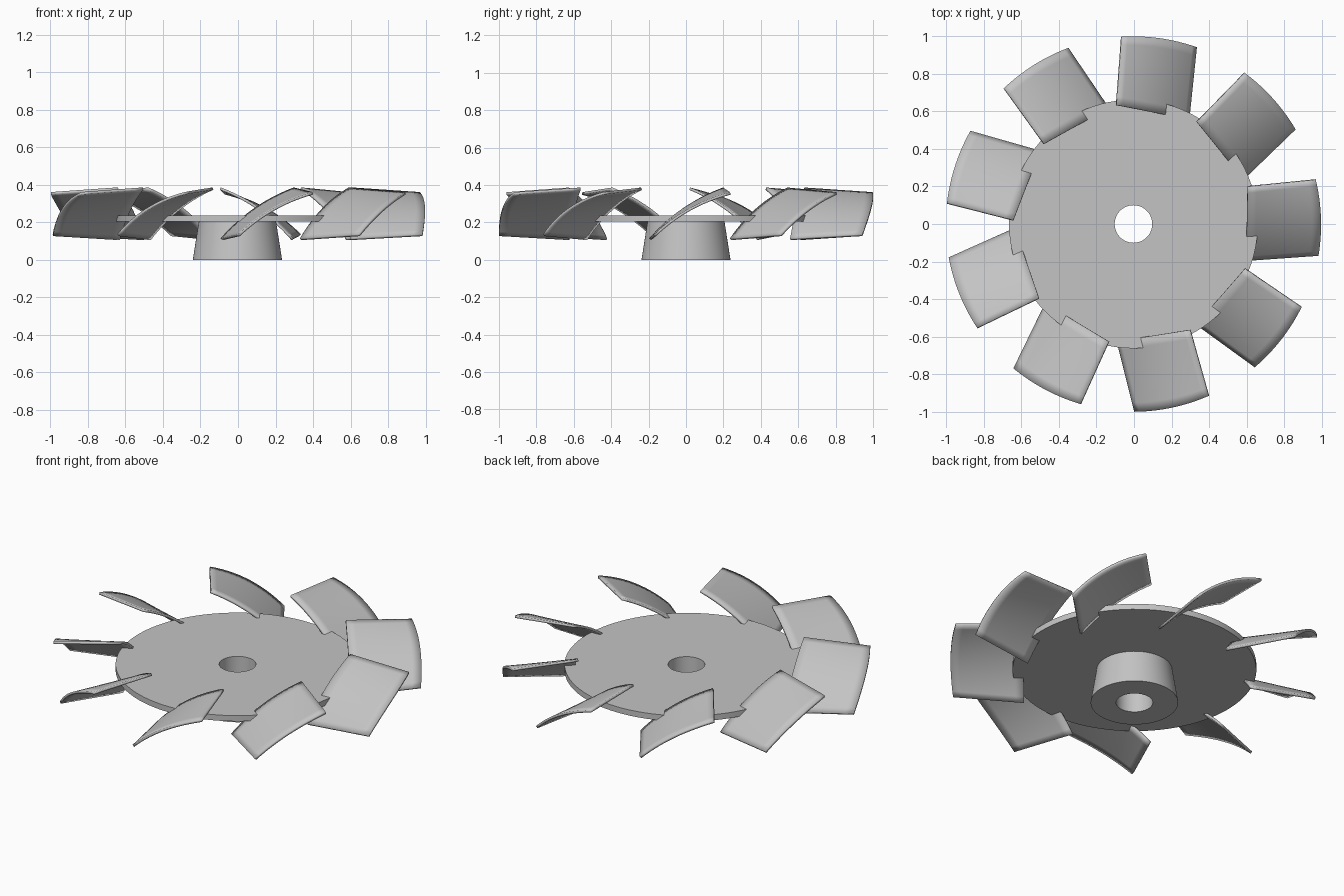
import bpy, bmesh, math
from mathutils import Vector, Matrix

cube = bpy.data.objects.get("Cube")
if cube:
    bpy.data.objects.remove(cube, do_unlink=True)

BLADES = 9
TIP_R = 1.0
SHIFT = Vector((-0.003, 0, 0))   # keeps the odd-bladed wheel centred

grey = bpy.data.materials.new("plain grey")
grey.use_nodes = True
colour = (0.55, 0.55, 0.55, 1)
grey.diffuse_color = colour
grey.node_tree.nodes["Principled BSDF"].inputs["Base Color"].default_value = colour


def make_object(name, bm):
    bmesh.ops.recalc_face_normals(bm, faces=bm.faces)
    mesh = bpy.data.meshes.new(name)
    bm.to_mesh(mesh)
    bm.free()
    mesh.materials.append(grey)
    obj = bpy.data.objects.new(name, mesh)
    bpy.context.collection.objects.link(obj)
    obj.location = SHIFT
    return obj


def smooth(obj):
    bpy.ops.object.select_all(action='DESELECT')
    obj.select_set(True)
    bpy.context.view_layer.objects.active = obj
    bpy.ops.object.shade_smooth_by_angle(angle=math.radians(30))


def lathe(name, profile, closed, steps=96):
    bm = bmesh.new()
    verts = [bm.verts.new((r, 0, z)) for r, z in profile]
    pairs = list(zip(verts, verts[1:]))
    if closed:
        pairs.append((verts[-1], verts[0]))
    edges = [bm.edges.new(p) for p in pairs]
    bmesh.ops.spin(bm, geom=verts + edges, cent=(0, 0, 0), axis=(0, 0, 1),
                   angle=math.tau, steps=steps, use_merge=False)
    bmesh.ops.remove_doubles(bm, verts=bm.verts, dist=0.0001)
    obj = make_object(name, bm)
    smooth(obj)
    return obj


# Disc with a bore, and the tapered hub below it
lathe("disc", [(0.1, 0.238), (0.663, 0.238), (0.663, 0.204), (0.1, 0.204)], True)
lathe("hub", [(0.1, 0.204), (0.1, 0), (0.238, 0), (0.206, 0.204)], False)


# Blade: a cambered, slightly twisted sheet trimmed to the tip radius
def blade_point(s, t):
    low = Vector((0, -0.192, 0.11)).lerp(Vector((0, -0.165, 0.132)), s)
    high = Vector((0, 0.2, 0.38)).lerp(Vector((0, 0.237, 0.355)), s)
    chord = high - low
    normal = Vector((0, -chord.z, chord.y)).normalized()
    p = low.lerp(high, t) + normal * (0.03 * 4 * t * (1 - t))
    root = 0.6 + 0.008 * t
    p.x = root + s * (math.sqrt(TIP_R ** 2 - p.y ** 2) - root)
    return p


def blade(index, across=14, along=8, thick=0.014):
    bm = bmesh.new()
    grid = [[bm.verts.new(blade_point(i / along, j / across))
             for j in range(across + 1)] for i in range(along + 1)]
    for i in range(along):
        for j in range(across):
            bm.faces.new((grid[i][j], grid[i + 1][j],
                          grid[i + 1][j + 1], grid[i][j + 1]))
    turn = Matrix.Rotation(index * math.tau / BLADES, 4, 'Z')
    bmesh.ops.transform(bm, matrix=turn, verts=bm.verts)
    obj = make_object(f"blade_{index + 1}", bm)
    solid = obj.modifiers.new("thickness", 'SOLIDIFY')
    solid.thickness = thick
    solid.offset = 0
    smooth(obj)


for n in range(BLADES):
    blade(n)
